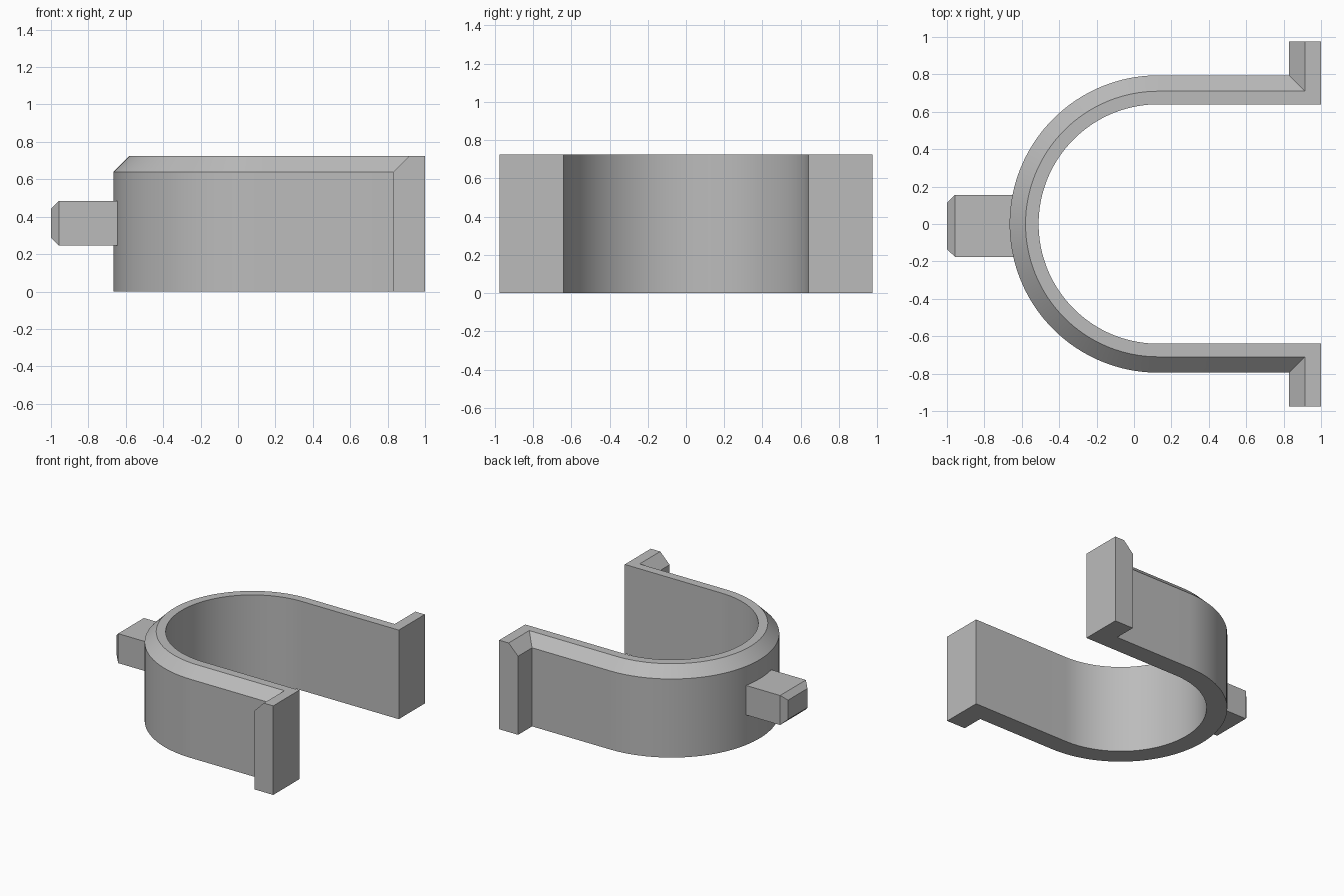
import bpy, bmesh
from math import sin, cos, pi, radians

cube = bpy.data.objects.get("Cube")
if cube:
    bpy.data.objects.remove(cube, do_unlink=True)

grey = bpy.data.materials.new("mid_grey")
grey.use_nodes = True
grey.diffuse_color = (0.5, 0.5, 0.5, 1)
grey.node_tree.nodes["Principled BSDF"].inputs["Base Color"].default_value = (0.5, 0.5, 0.5, 1)

HEIGHT, SHOULDER = 0.725, 0.64
INNER, ARC_X = 0.64, 0.13
FLANGE_Y, ARC_STEPS = 0.975, 64


def finish(bm, name):
    bmesh.ops.recalc_face_normals(bm, faces=bm.faces)
    mesh = bpy.data.meshes.new(name)
    bm.to_mesh(mesh)
    bm.free()
    obj = bpy.data.objects.new(name, mesh)
    mesh.materials.append(grey)
    bpy.context.collection.objects.link(obj)
    return obj


def loft(rings, name):
    """Skin matching closed rings and cap both ends."""
    bm = bmesh.new()
    loops = [[bm.verts.new(p) for p in ring] for ring in rings]
    for a, b in zip(loops, loops[1:]):
        for i in range(len(a)):
            j = (i + 1) % len(a)
            bm.faces.new((a[i], a[j], b[j], b[i]))
    bm.faces.new(loops[0])
    bm.faces.new(loops[-1])
    return finish(bm, name)


# Wall section: (offset along the wall, offset at the flange, height)
section = [(0, 0, 0), (0, 0, HEIGHT), (0.07, 0.085, HEIGHT),
           (0.155, 0.17, SHOULDER), (0.155, 0.17, 0)]

# U-shaped clip with outward flanges, swept end to end
def flange(side):
    end = [(1 - f, side * FLANGE_Y, z) for w, f, z in section]
    corner = [(1 - f, side * (INNER + w), z) for w, f, z in section]
    return [end, corner]

rings = flange(-1)
for i in range(ARC_STEPS + 1):
    a = -pi / 2 - pi * i / ARC_STEPS
    rings.append([(ARC_X + (INNER + w) * cos(a), (INNER + w) * sin(a), z)
                  for w, f, z in section])
rings += reversed(flange(1))
clip = loft(rings, "clip_band")
bpy.context.view_layer.objects.active = clip
clip.select_set(True)
bpy.ops.object.shade_smooth_by_angle(angle=radians(25))


# Peg with a tapered tip
def peg_ring(x, inset):
    hy, hz = 0.166 - inset, 0.12 - inset
    return [(x, -0.01 + sy * hy, 0.365 + sz * hz)
            for sy, sz in ((-1, -1), (1, -1), (1, 1), (-1, 1))]

loft([peg_ring(-1, 0.042), peg_ring(-0.957, 0), peg_ring(-0.57, 0)], "peg")
